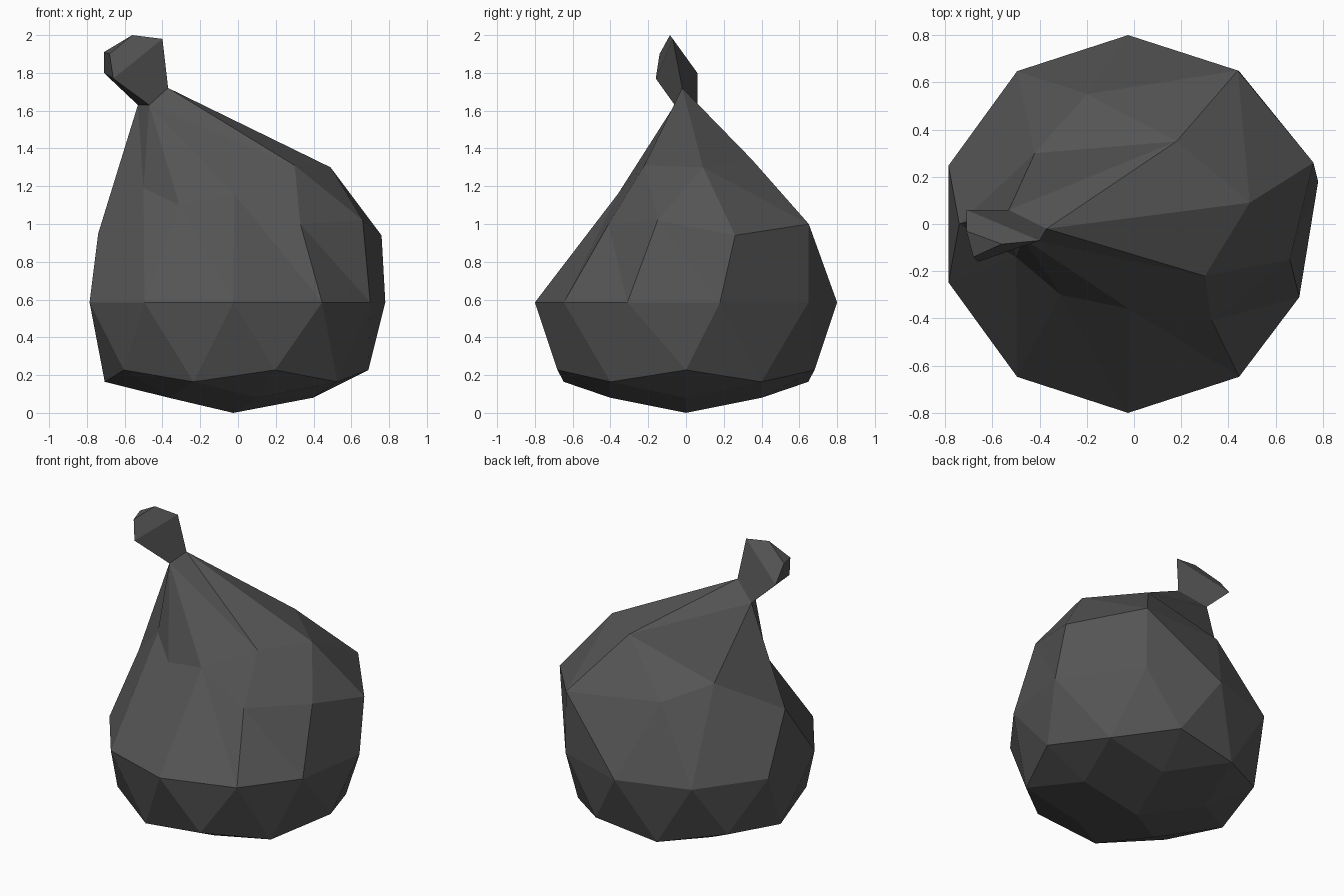
import bpy
import bmesh
from math import radians, cos, sin, pi
from mathutils import Matrix, Vector

cube = bpy.data.objects.get("Cube")
if cube:
    bpy.data.objects.remove(cube, do_unlink=True)

RADIUS, CENTRE_X, BELT_Z = 0.8, -0.025, 0.585

cloth = bpy.data.materials.new("dark grey cloth")
cloth.use_nodes = True
cloth.diffuse_color = (0.09, 0.09, 0.09, 1)
cloth.node_tree.nodes["Principled BSDF"].inputs["Base Color"].default_value = cloth.diffuse_color

bm = bmesh.new()
bmesh.ops.create_icosphere(bm, subdivisions=2, radius=1, matrix=Matrix.Rotation(pi, 4, "Z"))


def sphere_vert(height, degrees):
    """Vertex of the unit ball nearest to a height and compass angle."""
    r = (1 - height * height) ** 0.5
    a = radians(degrees)
    spot = Vector((r * cos(a), r * sin(a), height))
    return min(bm.verts, key=lambda v: (v.co - spot).length)


# Sagging upper half: (ring height, angle) -> pulled position
pulled = {
    # belt, pushed in on one side
    (0, 18): (0.78, 0.18, 0.585), (0, -18): (0.70, -0.31, 0.585),
    # shoulder corners
    (0.447, 180): (-0.74, 0.0, 0.95), (0.447, 108): (-0.20, 0.55, 1.06),
    (0.447, 36): (0.76, 0.26, 0.94), (0.447, -36): (0.33, -0.41, 1.0),
    (0.447, -108): (-0.31, -0.30, 1.10),
    # shoulder mid points
    (0.526, 0): (0.66, -0.15, 1.02), (0.526, 72): (0.44, 0.65, 1.0),
    (0.526, 144): (-0.42, 0.30, 1.15), (0.526, -144): (-0.50, -0.14, 1.19),
    (0.526, -72): (-0.02, -0.36, 1.16),
    # upper folds
    (0.851, 108): (0.18, 0.35, 1.34), (0.851, 36): (0.49, 0.09, 1.30),
    (0.851, -36): (0.30, -0.22, 1.31),
    # neck triangle
    (1, 0): (-0.37, -0.02, 1.72), (0.851, 180): (-0.53, 0.06, 1.63),
    (0.851, -108): (-0.47, -0.06, 1.63),
}
moves = {sphere_vert(*key): Vector(co) for key, co in pulled.items()}
neck = [sphere_vert(1, 0), sphere_vert(0.851, 180), sphere_vert(0.851, -108)]

# Rounded belly with a flattened base
for v in bm.verts:
    x, y, z = v.co
    if v in moves:
        v.co = moves[v]
        continue
    drop = z * RADIUS
    if z < -0.95:
        drop = -BELT_Z
    elif z < -0.8:
        drop = -0.505
    v.co = (CENTRE_X + x * RADIUS, y * RADIUS, BELT_Z + drop)

# Tied knob: two rings grown out of the neck triangle
bm.faces.remove(next(f for f in bm.faces if set(f.verts) == set(neck)))
knob_rings = [
    [(-0.40, -0.07, 1.98), (-0.71, 0.06, 1.80), (-0.66, -0.16, 1.77)],
    [(-0.56, -0.085, 2.0), (-0.71, -0.03, 1.91), (-0.68, -0.14, 1.90)],
]
ring = neck
for points in knob_rings:
    upper = [bm.verts.new(p) for p in points]
    for i in range(3):
        j = (i + 1) % 3
        bm.faces.new((ring[i], ring[j], upper[j], upper[i]))
    ring = upper
bm.faces.new(ring)
bmesh.ops.recalc_face_normals(bm, faces=bm.faces)

mesh = bpy.data.meshes.new("tied_sack")
bm.to_mesh(mesh)
bm.free()
mesh.materials.append(cloth)
sack = bpy.data.objects.new("tied_sack", mesh)
bpy.context.collection.objects.link(sack)
